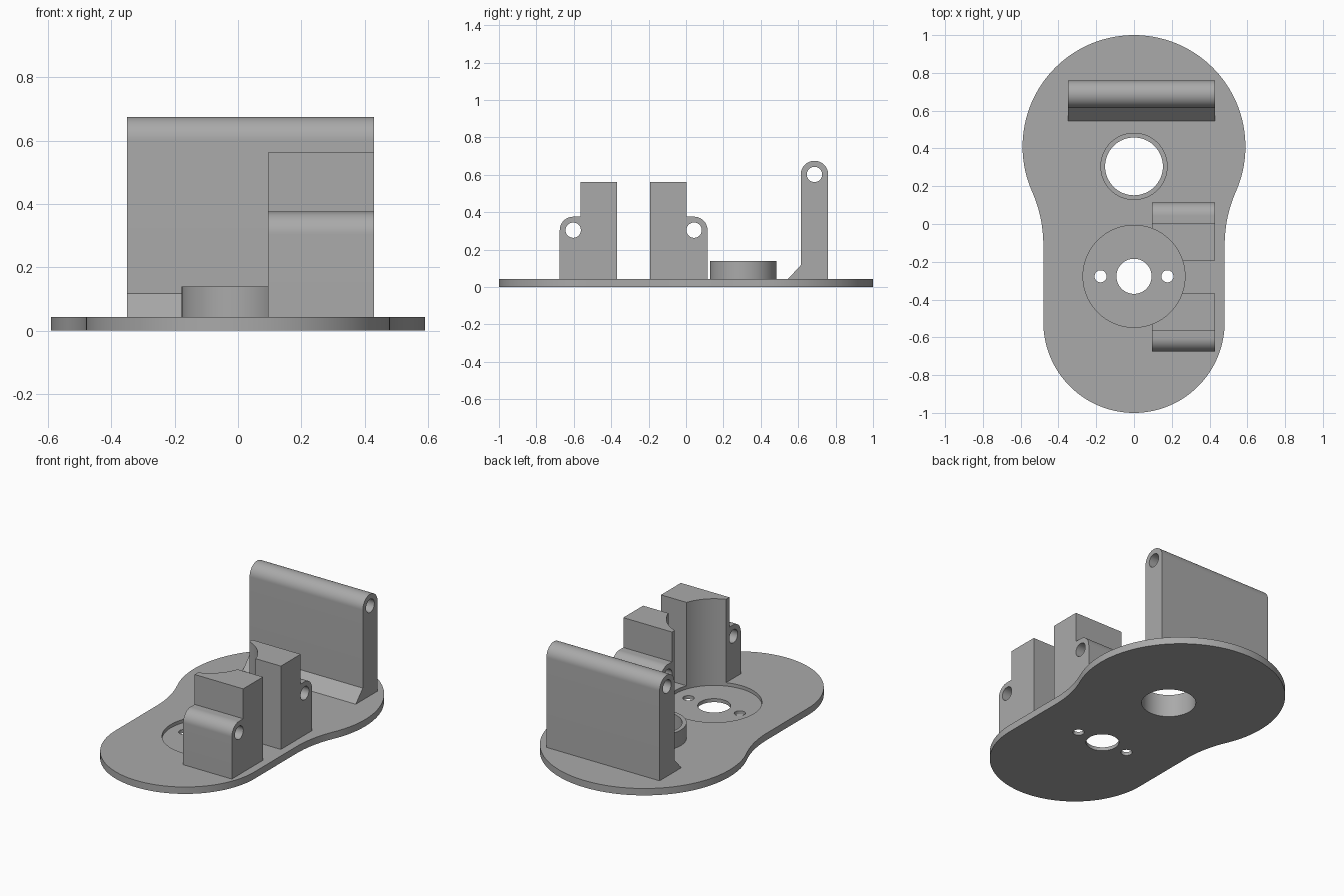
import bpy, bmesh
from math import sin, cos, pi, atan2, sqrt, radians
from mathutils import Vector

cube = bpy.data.objects.get("Cube")
if cube:
    bpy.data.objects.remove(cube, do_unlink=True)

grey = bpy.data.materials.new("plain grey")
grey.use_nodes = True
grey.diffuse_color = (0.4, 0.4, 0.4, 1)
grey.node_tree.nodes["Principled BSDF"].inputs["Base Color"].default_value = (0.4, 0.4, 0.4, 1)


def arc(cx, cy, r, start, end, n=16):
    """Points on an arc, angles in radians."""
    steps = [start + (end - start) * i / n for i in range(n + 1)]
    return [(cx + r * cos(a), cy + r * sin(a)) for a in steps]


def circle(cx, cy, r, n=64):
    return arc(cx, cy, r, 0, 2 * pi, n)[:-1]


def prism(name, outline, low, high, axis="z"):
    """Extrude an outline: xy along z, or yz along x."""
    def place(p, h):
        return Vector((p[0], p[1], h)) if axis == "z" else Vector((h, p[0], p[1]))
    bm = bmesh.new()
    face = bm.faces.new([bm.verts.new(place(p, low)) for p in outline])
    top = bmesh.ops.extrude_face_region(bm, geom=[face])["geom"]
    shift = place((0, 0), high - low)
    bmesh.ops.translate(bm, vec=shift, verts=[g for g in top if isinstance(g, bmesh.types.BMVert)])
    bmesh.ops.recalc_face_normals(bm, faces=bm.faces)
    mesh = bpy.data.meshes.new(name)
    bm.to_mesh(mesh)
    bm.free()
    mesh.materials.append(grey)
    obj = bpy.data.objects.new(name, mesh)
    bpy.context.collection.objects.link(obj)
    return obj


def activate(obj):
    bpy.ops.object.select_all(action="DESELECT")
    obj.select_set(True)
    bpy.context.view_layer.objects.active = obj


def cut(obj, *cutters):
    """Subtract each cutter and discard it."""
    activate(obj)
    for cutter in cutters:
        cutter.hide_render = True
        mod = obj.modifiers.new("cut", "BOOLEAN")
        mod.operation, mod.solver, mod.object = "DIFFERENCE", "EXACT", cutter
        bpy.ops.object.modifier_apply(modifier=mod.name)
        bpy.data.objects.remove(cutter, do_unlink=True)


def finish(obj):
    activate(obj)
    bpy.ops.object.shade_smooth_by_angle(angle=radians(30))


THICK = 0.043
HUB_Y, HUB_R = -0.277, 0.27
RING_Y, RING_IN, RING_OUT = 0.305, 0.153, 0.178

# Base plate: large and small round ends joined by concave flanks
big_r, big_y, small_r, small_y, waist_r = 0.59, 0.41, 0.48, -0.52, 0.7
waist_x = small_r + waist_r
waist_y = big_y - sqrt((big_r + waist_r) ** 2 - waist_x ** 2)
join = atan2(waist_y - big_y, waist_x)
right_half = arc(0, small_y, small_r, -pi / 2, 0, 32)
right_half += arc(waist_x, waist_y, waist_r, pi, pi + join, 12)
right_half += arc(0, big_y, big_r, join, pi / 2, 48)[1:]
left_half = [(-x, y) for x, y in reversed(right_half[1:-1])]
plate = prism("base_plate", right_half + left_half, 0, THICK)

# Shallow round seat, its holes and the bore under the collar
cut(plate,
    prism("seat_cutter", circle(0, HUB_Y, HUB_R, 96), 0.022, 0.1),
    prism("hub_cutter", circle(0, HUB_Y, 0.093), -0.1, 0.1),
    prism("bore_cutter", circle(0, RING_Y, RING_IN), -0.1, 0.1),
    *[prism("screw_cutter", circle(x, HUB_Y, 0.032, 32), -0.1, 0.1) for x in (-0.177, 0.177)])
finish(plate)

# Raised collar
collar = prism("collar", circle(0, RING_Y, RING_OUT), THICK, 0.14)
cut(collar, prism("collar_cutter", circle(0, RING_Y, RING_IN), 0, 0.3))
finish(collar)

# Stepped clamp blocks, mirrored about the seat and scooped to its radius
for name, side in (("front_block", -1), ("rear_block", 1)):
    mid = -0.28
    profile = [(0.088, THICK), (0.395, THICK)]
    profile += arc(0.323, 0.304, 0.072, 0, pi / 2)
    profile += [(0.283, 0.376), (0.283, 0.562), (0.088, 0.562)]
    block = prism(name, [(mid + side * d, z) for d, z in profile], 0.095, 0.43, "x")
    cut(block,
        prism("scoop_cutter", circle(0, HUB_Y, HUB_R, 96), 0, 1),
        prism("pin_cutter", circle(mid + side * 0.323, 0.304, 0.041, 32), 0, 0.6, "x"))
    finish(block)

# Tall hinge wall with rounded top, pin bore and sloped foot
profile = [(0.545, THICK), (0.76, THICK)] + arc(0.687, 0.602, 0.073, 0, pi, 32) + [(0.614, 0.117)]
wall = prism("hinge_wall", profile, -0.35, 0.43, "x")
cut(wall, prism("pin_cutter", circle(0.687, 0.602, 0.041, 32), -0.6, 0.6, "x"))
finish(wall)
